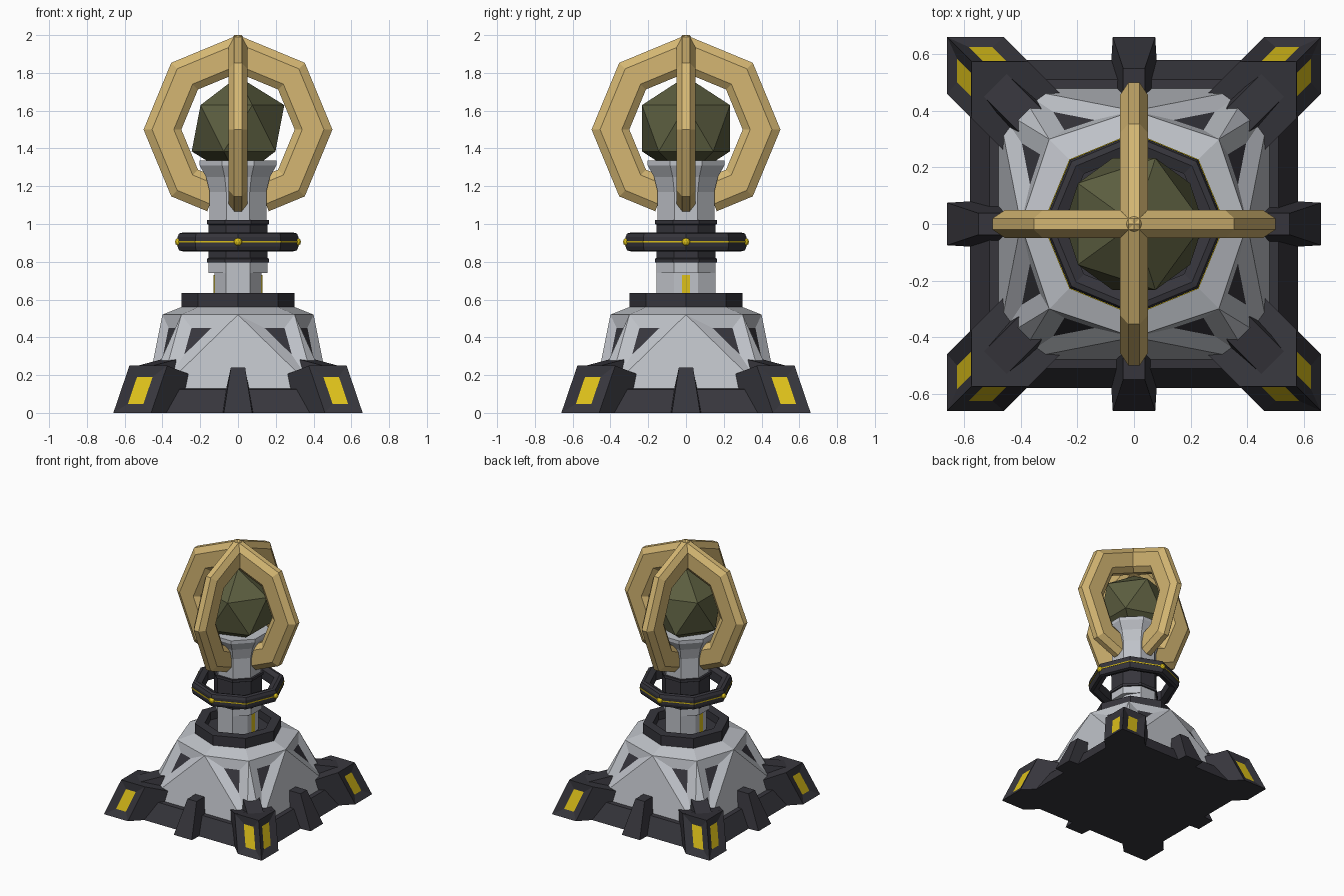
import bpy, bmesh
from math import pi, sin, cos
from mathutils import Matrix, Vector

cube = bpy.data.objects.get("Cube")
if cube:
    bpy.data.objects.remove(cube)


def material(name, r, g, b):
    m = bpy.data.materials.new(name)
    m.use_nodes = True
    m.diffuse_color = (r, g, b, 1)
    m.node_tree.nodes["Principled BSDF"].inputs["Base Color"].default_value = (r, g, b, 1)
    return m


GREY = material("light grey", 0.52, 0.54, 0.58)
DARK = material("charcoal", 0.037, 0.036, 0.045)
GOLD = material("gold", 0.66, 0.47, 0.17)
OLIVE = material("olive", 0.105, 0.11, 0.05)
YELLOW = material("yellow", 0.72, 0.53, 0.01)


def finish(name, bm, *mats):
    mesh = bpy.data.meshes.new(name)
    bm.normal_update()
    bm.to_mesh(mesh)
    bm.free()
    for m in mats:
        mesh.materials.append(m)
    ob = bpy.data.objects.new(name, mesh)
    bpy.context.collection.objects.link(ob)
    return ob


def loft(loops, ring=False):
    """Skin matching loops; either cap the ends or join last to first."""
    bm = bmesh.new()
    rows = [[bm.verts.new(p) for p in loop] for loop in loops]
    pairs = list(zip(rows, rows[1:]))
    if ring:
        pairs.append((rows[-1], rows[0]))
    else:
        bm.faces.new(rows[0])
        bm.faces.new(rows[-1])
    n = len(rows[0])
    for a, b in pairs:
        for i in range(n):
            j = (i + 1) % n
            bm.faces.new((a[i], a[j], b[j], b[i]))
    bmesh.ops.recalc_face_normals(bm, faces=bm.faces)
    return bm


def recess(bm, faces, width, depth):
    """Sink panels into faces and give them the second material."""
    bmesh.ops.inset_individual(bm, faces=faces, thickness=width, depth=-depth,
                               use_even_offset=True)
    for f in faces:
        f.material_index = 1


def octagon(r, z, flat=False):
    turn = pi / 8 if flat else 0
    return [(r * cos(turn + i * pi / 4), r * sin(turn + i * pi / 4), z) for i in range(8)]


def square(h, z):
    return [(h, h, z), (-h, h, z), (-h, -h, z), (h, -h, z)]


def quarter(bm, k):
    bmesh.ops.rotate(bm, verts=bm.verts, matrix=Matrix.Rotation(k * pi / 2, 3, 'Z'))
    return bm


SIDES = ["right", "back", "left", "front"]

# Square foundation
finish("foundation", loft([square(0.58, 0), square(0.51, 0.125), square(0.46, 0.13)]), DARK)

# Faceted dome with eight sunken triangular panels
bm = bmesh.new()
top = [bm.verts.new(p) for p in
       [((0.4 if i % 2 == 0 else 0.424) * cos(i * pi / 4),
         (0.4 if i % 2 == 0 else 0.424) * sin(i * pi / 4), 0.52) for i in range(8)]]
crown = [bm.verts.new(p) for p in octagon(0.3, 0.56)]
low = []
for k in range(4):
    turn = Matrix.Rotation(k * pi / 2, 3, 'Z')
    low += [bm.verts.new(turn @ Vector(p)) for p in ((0.48, -0.41, 0.12), (0.48, 0.41, 0.12))]
panels = []
for k in range(4):
    axis, diag, nxt = top[2 * k], top[2 * k + 1], top[(2 * k + 2) % 8]
    a, b, c = low[2 * k], low[2 * k + 1], low[(2 * k + 2) % 8]
    bm.faces.new((a, b, axis))
    bm.faces.new((b, c, diag))
    panels += [bm.faces.new((axis, b, diag)), bm.faces.new((diag, c, nxt))]
for i in range(8):
    j = (i + 1) % 8
    bm.faces.new((top[i], top[j], crown[j], crown[i]))
bm.faces.new(crown)
bm.faces.new(low[::-1])
bmesh.ops.recalc_face_normals(bm, faces=bm.faces)
recess(bm, panels, 0.068, 0.02)
finish("dome", bm, GREY, DARK)

# Corner buttresses with lit slots, and ribs between them
for k, side in enumerate(SIDES):
    bm = loft([
        [(0.66, 0.66, 0), (0.46, 0.66, 0), (0.2, 0.4, 0), (0.4, 0.2, 0), (0.66, 0.46, 0)],
        [(0.575, 0.575, 0.25), (0.375, 0.575, 0.25), (0.22, 0.42, 0.19),
         (0.42, 0.22, 0.19), (0.575, 0.375, 0.25)]])
    slots = [f for f in bm.faces if len(f.verts) == 4
             and min(max(v.co.x for v in f.verts), max(v.co.y for v in f.verts)) > 0.6
             and max(f.normal.x, f.normal.y) > 0.9]
    recess(bm, slots, 0.056, 0.018)
    finish("buttress_" + side, quarter(bm, k), DARK, YELLOW)

    bm = loft([
        [(0.56, 0.46, 0.2), (0.46, 0.56, 0.2), (0.28, 0.38, 0.2), (0.38, 0.28, 0.2)],
        [(0.53, 0.45, 0.25), (0.45, 0.53, 0.25), (0.3, 0.38, 0.29), (0.38, 0.3, 0.29)]])
    finish("buttress_cap_" + side, quarter(bm, k), DARK)

    bm = loft([
        [(0.66, -0.075, 0), (0.66, 0.075, 0), (0.42, 0.09, 0), (0.42, -0.09, 0)],
        [(0.55, -0.038, 0.24), (0.55, 0.038, 0.24), (0.42, 0.038, 0.24), (0.42, -0.038, 0.24)]])
    finish("rib_" + side, quarter(bm, k), DARK)

# Hollow octagonal pedestal
finish("pedestal", loft([octagon(0.3, 0.55), octagon(0.3, 0.635), octagon(0.23, 0.635),
                         octagon(0.23, 0.55)], ring=True), DARK)
finish("pedestal_floor", loft([octagon(0.24, 0.55), octagon(0.24, 0.575)]), DARK)

# Column: doorway part, band above it and flared neck
R = 0.155 / cos(pi / 8)
door = [[(max(-0.125, min(0.125, x)), y, z) for x, y, z in octagon(R, h, True)]
        for h in (0.56, 0.74)]
finish("column_base", loft(door), GREY)
finish("column_band", loft([octagon(R, 0.74, True), octagon(R, 0.81, True)]), GREY)
finish("neck", loft([octagon(r / cos(pi / 8), z, True) for r, z in
                     ((0.15, 0.98), (0.15, 1.17), (0.17, 1.25), (0.203, 1.31), (0.203, 1.335),
                      (0.17, 1.335))]), GREY)
for k in (0, 2):
    bm = loft([[(x, y, z) for x, y in ((0.12, -0.02), (0.129, -0.02), (0.129, 0.02), (0.12, 0.02))]
               for z in (0.58, 0.73)])
    finish("door_light_" + SIDES[k], quarter(bm, k), YELLOW)

# Collar with a lip at either end
finish("collar", loft([octagon(r / cos(pi / 8), z, True) for r, z in
                       ((0.165, 0.795), (0.165, 0.815), (0.155, 0.82), (0.155, 0.995),
                        (0.165, 1.0), (0.165, 1.02))]), DARK)

# Floating ring with a glowing line and four studs
finish("floating_ring", loft([octagon(r, z) for r, z in
                              ((0.25, 0.87), (0.29, 0.855), (0.312, 0.86), (0.32, 0.88),
                               (0.32, 0.93), (0.312, 0.95), (0.29, 0.955), (0.25, 0.94))],
                             ring=True), DARK)
finish("ring_line", loft([octagon(r, z) for r, z in
                          ((0.31, 0.901), (0.323, 0.901), (0.323, 0.909), (0.31, 0.909))],
                         ring=True), YELLOW)
for k, side in enumerate(SIDES):
    bm = bmesh.new()
    bmesh.ops.create_icosphere(bm, subdivisions=2, radius=0.022,
                               matrix=Matrix.Translation((0.312, 0, 0.905)))
    finish("ring_stud_" + side, quarter(bm, k), YELLOW)

# Orb
bm = bmesh.new()
bmesh.ops.create_icosphere(bm, subdivisions=1, radius=0.274,
                           matrix=Matrix.Translation((0, 0, 1.507)))
finish("orb", bm, OLIVE)

# Four curved arms meeting over the orb, bevelled in section
SECTION = [(0.5, 0.02), (0.455, 0.05), (0.34, 0.05), (0.3, 0.02)]
SECTION += [(r, -w) for r, w in reversed(SECTION)]


def arm_slice(angle):
    return [Vector((r * cos(angle), w, 1.5 + r * sin(angle))) for r, w in SECTION]


for k, side in enumerate(SIDES):
    slices = [arm_slice(a * pi / 4) for a in (2, 1, 0, -1)]
    slices.append([p.lerp(q, 0.54) for p, q in zip(slices[-1], arm_slice(-pi / 2))])
    finish("arm_" + side, quarter(loft(slices), k), GOLD)
